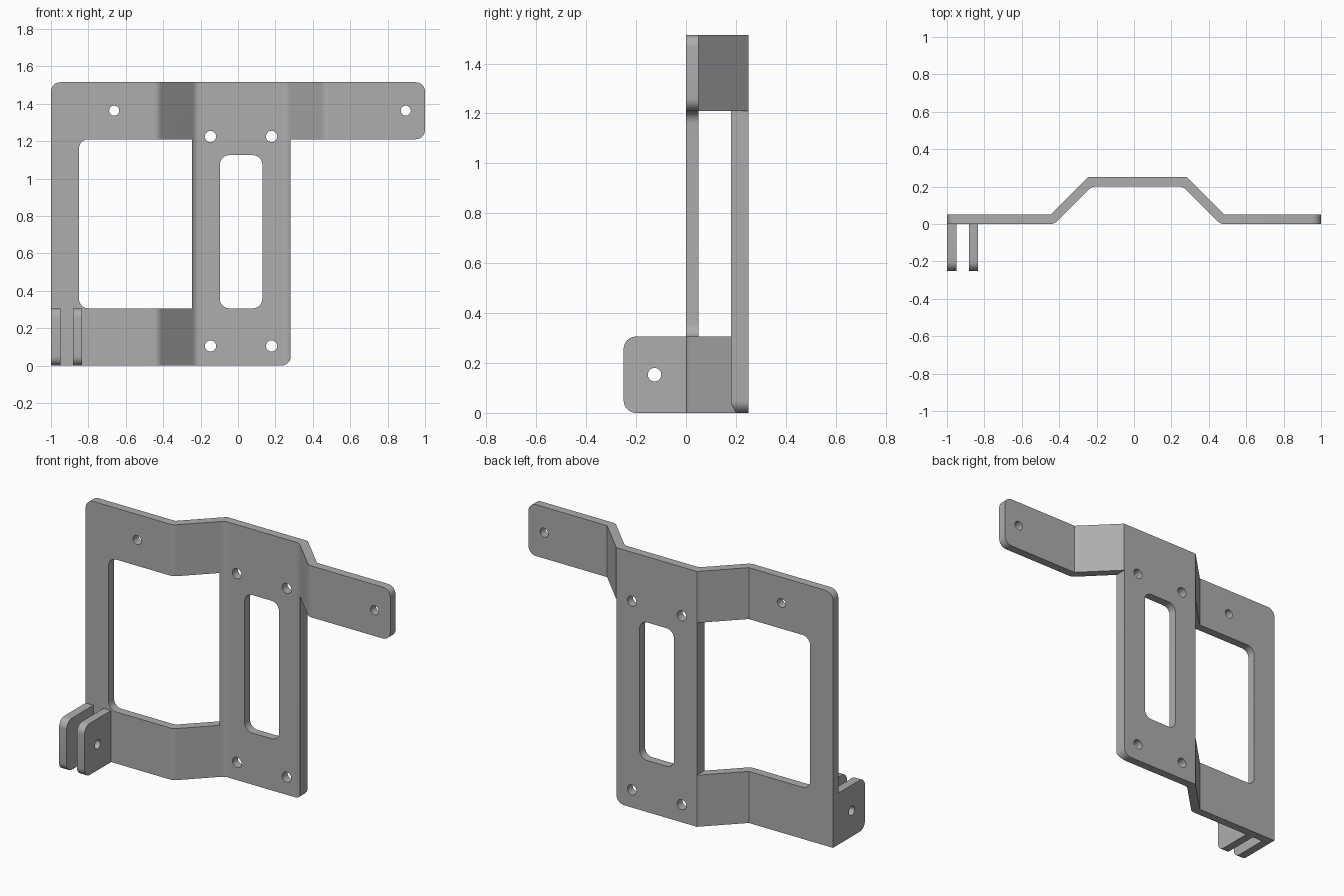
import bpy, bmesh, math
from mathutils import Vector, Matrix
from mathutils.geometry import tessellate_polygon

if "Cube" in bpy.data.objects:
    bpy.data.objects.remove(bpy.data.objects["Cube"])

metal = bpy.data.materials.new("bracket_grey")
metal.diffuse_color = (0.42, 0.42, 0.42, 1)
metal.use_nodes = True
metal.node_tree.nodes["Principled BSDF"].inputs["Base Color"].default_value = metal.diffuse_color


def rounded(points, steps=8):
    """Polygon from (u, v, radius) corners, with each corner filleted."""
    out = []
    for i, (u, v, r) in enumerate(points):
        p = Vector((u, v))
        if r == 0:
            out.append(p)
            continue
        a = (Vector(points[i - 1][:2]) - p).normalized()
        b = (Vector(points[(i + 1) % len(points)][:2]) - p).normalized()
        half = a.angle(b) / 2
        centre = p + (a + b).normalized() * (r / math.sin(half))
        start = p + a * (r / math.tan(half)) - centre
        end = p + b * (r / math.tan(half)) - centre
        sweep = start.angle_signed(end)
        for k in range(steps + 1):
            # angle_signed is clockwise-positive
            out.append(centre + Matrix.Rotation(-sweep * k / steps, 2) @ start)
    return out


def rect(u0, u1, v0, v1, r):
    return rounded([(u0, v0, r), (u1, v0, r), (u1, v1, r), (u0, v1, r)])


def circle(u, v, r, n=24):
    return [Vector((u + r * math.cos(2 * math.pi * k / n),
                    v + r * math.sin(2 * math.pi * k / n))) for k in range(n)]


def extrude(name, loops, place, d0, d1):
    """Solid from an outline plus hole loops; place(u, v, d) gives xyz."""
    bm = bmesh.new()
    flat = [p for loop in loops for p in loop]
    low = [bm.verts.new(place(p.x, p.y, d0)) for p in flat]
    high = [bm.verts.new(place(p.x, p.y, d1)) for p in flat]
    for tri in tessellate_polygon([[p.to_3d() for p in loop] for loop in loops]):
        bm.faces.new([low[i] for i in tri])
        bm.faces.new([high[i] for i in tri])
    base = 0
    for loop in loops:
        n = len(loop)
        for k in range(n):
            i, j = base + k, base + (k + 1) % n
            bm.faces.new((low[i], low[j], high[j], high[i]))
        base += n
    bmesh.ops.recalc_face_normals(bm, faces=bm.faces)
    mesh = bpy.data.meshes.new(name)
    bm.to_mesh(mesh)
    bm.free()
    mesh.materials.append(metal)
    obj = bpy.data.objects.new(name, mesh)
    bpy.context.collection.objects.link(obj)
    return obj


def smooth(obj):
    bpy.ops.object.select_all(action='DESELECT')
    obj.select_set(True)
    bpy.context.view_layer.objects.active = obj
    bpy.ops.object.shade_smooth_by_angle(angle=math.radians(30))


# Bent sheet: joggled section seen from above, running the full height
L, R = -0.247, 0.283
section = rounded([
    (-1.1, 0, 0), (L - 0.179, 0, 0.05), (L + 0.021, 0.2, 0.05),
    (R - 0.021, 0.2, 0.05), (R + 0.179, 0, 0.05), (1.1, 0, 0),
    (1.1, 0.05, 0), (R + 0.2, 0.05, 0), (R, 0.25, 0),
    (L, 0.25, 0), (L - 0.2, 0.05, 0), (-1.1, 0.05, 0)])
bracket = extrude("bracket_plate", [section], lambda u, v, d: (u, v, d), -0.1, 1.6)

# Front outline with its windows and screw holes
outline = rounded([
    (-1, 0, 0), (R - 0.001, 0, 0.05), (R - 0.001, 1.21, 0), (1, 1.21, 0.05),
    (1, 1.515, 0.05), (-1, 1.515, 0.05)])
window = rounded([(-0.85, 0.306, 0.05), (L + 0.001, 0.306, 0),
                  (L + 0.001, 1.21, 0), (-0.85, 1.21, 0.05)])
slot = rect(-0.097, 0.13, 0.306, 1.125, 0.05)
holes = [circle(x, z, 0.03) for x in (-0.147, 0.18) for z in (0.105, 1.225)]
holes += [circle(x, 1.363, 0.027) for x in (-0.662, 0.897)]
cutter = extrude("outline_cutter", [outline, window, slot] + holes,
                 lambda u, v, d: (u, d, v), -0.2, 0.4)
cutter.hide_render = True

# Trim the sheet to the outline
mod = bracket.modifiers.new("trim", 'BOOLEAN')
mod.operation = 'INTERSECT'
mod.solver = 'EXACT'
mod.object = cutter
bpy.context.view_layer.objects.active = bracket
bpy.ops.object.modifier_apply(modifier=mod.name)
bpy.data.objects.remove(cutter)
smooth(bracket)

# Pair of drilled hinge tabs at the lower left
tab = rounded([(0, 0, 0), (0, 0.306, 0), (-0.25, 0.306, 0.05), (-0.25, 0, 0.05)])
for name, x0, x1 in (("outer_tab", -1, -0.95), ("inner_tab", -0.882, -0.833)):
    smooth(extrude(name, [tab, circle(-0.126, 0.153, 0.027)],
                   lambda u, v, d: (d, u, v), x0, x1))
